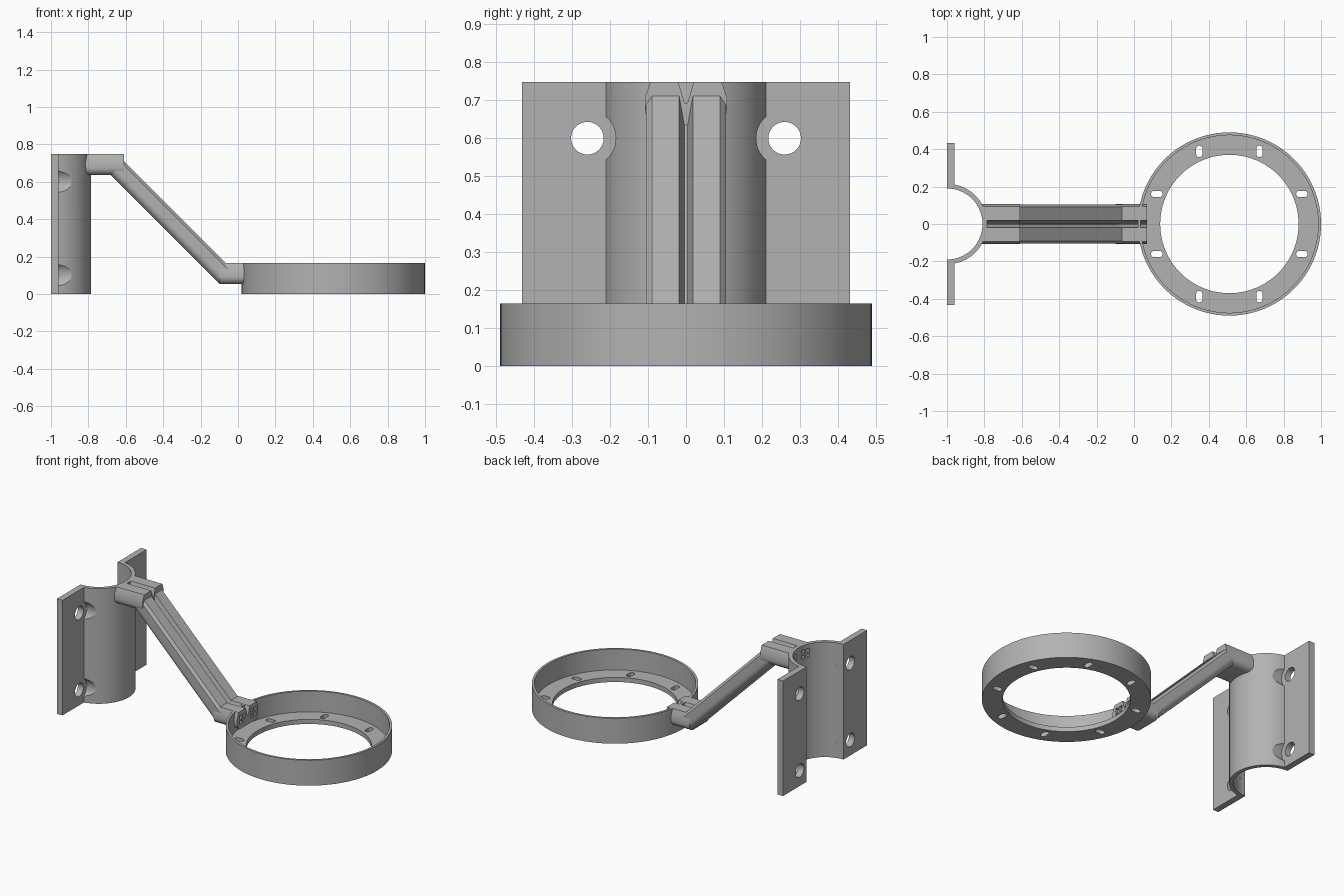
import bpy, bmesh
from math import sin, cos, pi, sqrt
from mathutils import Matrix, Vector

cube = bpy.data.objects.get("Cube")
if cube:
    bpy.data.objects.remove(cube, do_unlink=True)

grey = bpy.data.materials.new("plain grey")
grey.use_nodes = True
grey.diffuse_color = (0.45, 0.45, 0.45, 1)
grey.node_tree.nodes["Principled BSDF"].inputs["Base Color"].default_value = grey.diffuse_color

HEIGHT = 0.748        # pole clamp height
RING_X = 0.51         # ring centre


def make(name, bm):
    bmesh.ops.recalc_face_normals(bm, faces=bm.faces)
    mesh = bpy.data.meshes.new(name)
    bm.to_mesh(mesh)
    bm.free()
    mesh.materials.append(grey)
    ob = bpy.data.objects.new(name, mesh)
    bpy.context.collection.objects.link(ob)
    return ob


def extrude(name, profile, origin, u, v, sweep):
    """Extrude a closed 2D profile, drawn on axes u and v, along sweep."""
    o, u, v = Vector(origin), Vector(u), Vector(v)
    bm = bmesh.new()
    face = bm.faces.new([bm.verts.new(o + u * a + v * b) for a, b in profile])
    out = bmesh.ops.extrude_face_region(bm, geom=[face])
    moved = [g for g in out["geom"] if isinstance(g, bmesh.types.BMVert)]
    bmesh.ops.translate(bm, verts=moved, vec=Vector(sweep))
    return make(name, bm)


def upright(name, profile, z0, z1):
    return extrude(name, profile, (0, 0, z0), (1, 0, 0), (0, 1, 0), (0, 0, z1 - z0))


def arc(cx, cy, r, a0, a1, n):
    return [(cx + r * cos(a0 + (a1 - a0) * i / n), cy + r * sin(a0 + (a1 - a0) * i / n))
            for i in range(n + 1)]


def circle(cx, cy, r, n=48):
    return arc(cx, cy, r, 0, 2 * pi, n)[:-1]


def cut(ob, cutters):
    """Subtract each cutter from the part."""
    bpy.context.view_layer.objects.active = ob
    for c in cutters:
        c.hide_render = True
        mod = ob.modifiers.new("cut", "BOOLEAN")
        mod.operation, mod.solver, mod.object = "DIFFERENCE", "EXACT", c
        bpy.ops.object.modifier_apply(modifier=mod.name)


def discard(cutters):
    for c in cutters:
        bpy.data.objects.remove(c, do_unlink=True)


def smooth(ob):
    bpy.ops.object.select_all(action="DESELECT")
    ob.select_set(True)
    bpy.context.view_layer.objects.active = ob
    bpy.ops.object.shade_smooth_by_angle(angle=0.5)


# Pole clamp: half tube with two side flanges
edge = sqrt(0.215 ** 2 - 0.04 ** 2)
sweep = 1.3845        # angle where the tube meets the flange face
clamp_profile = ([(-1, -0.432), (-0.96, -0.432)]
                 + arc(-1, 0, 0.215, -sweep, sweep, 40)
                 + [(-0.96, 0.432), (-1, 0.432)]
                 + arc(-1, 0, 0.19, pi / 2, -pi / 2, 40))
clamp = upright("pole_clamp", clamp_profile, 0, HEIGHT)

# Bolt holes and the head clearances beside the tube
tools = []
for side in (-1, 1):
    for z in (0.1, 0.6):
        for x, r in ((-1.1, 0.043), (-0.96, 0.075)):
            tools.append(extrude("bolt_cutter", circle(side * 0.26, z, r), (x, 0, 0),
                                 (0, 1, 0), (0, 0, 1), (0.3, 0, 0)))
cut(clamp, tools)
discard(tools)


# Twin channel section: chamfered top, central V groove, rounded underside
def section(w, h, chamfer, drop, groove):
    r = 0.04
    right = arc(w - r, r, r, -pi / 2, 0, 8) + [(w, h - drop), (w - chamfer, h), (groove, h)]
    left = [(-a, b) for a, b in reversed(right)]
    return right + [(0.004, h - 0.055), (-0.004, h - 0.055)] + left


def collar(name, x0, x1, z):
    return extrude(name, section(0.108, 0.113, 0.014, 0.04, 0.02), (x0, 0, z),
                   (0, 1, 0), (0, 0, 1), (x1 - x0, 0, 0))


upper = collar("upper_arm_collar", -0.84, -0.61, 0.635)
lower = collar("lower_arm_collar", -0.10, 0.07, 0.052)

# Sloping arm at 45 degrees
s = sqrt(0.5)
start = Vector((-0.665, 0, 0.6925)) - Vector((s, 0, s)) * 0.05
arm = extrude("sloping_arm", section(0.105, 0.102, 0.015, 0.016, 0.018), start,
              (0, 1, 0), (s, 0, s), (0.605, 0, -0.605))


# Wire cells in the collar ends
def cells(x0, x1, z):
    out = []
    q = 0.012
    square = [(-q, -q), (q, -q), (q, q), (-q, q)]
    for y in (-0.055, 0.055):
        for dy in (-0.017, 0.017):
            for dz in (-0.017, 0.017):
                out.append(extrude("cell_cutter", square, (x0, y + dy, z + dz),
                                   (0, 1, 0), (0, 0, 1), (x1 - x0, 0, 0)))
    return out


bore = upright("bore_cutter", circle(-1, 0, 0.19, 80), -0.1, 1)
tools = cells(-0.9, -0.74, 0.69)
cut(upper, [bore] + tools)
cut(clamp, tools)
discard([bore] + tools)
tools = cells(0.046, 0.1, 0.109)
cut(lower, tools)
discard(tools)

# Ring: lathed wall with an inner floor ledge
bm = bmesh.new()
ring_profile = [(0.37, 0), (0.49, 0), (0.49, 0.165), (0.475, 0.165), (0.475, 0.03), (0.37, 0.03)]
N = 96
loops = [[bm.verts.new((RING_X + r * cos(2 * pi * i / N), r * sin(2 * pi * i / N), z))
          for r, z in ring_profile] for i in range(N)]
for i in range(N):
    a, b = loops[i], loops[(i + 1) % N]
    for j in range(len(ring_profile)):
        k = (j + 1) % len(ring_profile)
        bm.faces.new((a[j], b[j], b[k], a[k]))
ring = make("ring", bm)

# Eight screw slots in the ring floor
slot = arc(0.014, 0, 0.017, -pi / 2, pi / 2, 10) + arc(-0.014, 0, 0.017, pi / 2, 1.5 * pi, 10)
tools = []
for i in range(8):
    angle = pi / 8 + i * pi / 4
    cx, cy = RING_X + 0.42 * cos(angle), 0.42 * sin(angle)
    flat = abs(cos(angle)) > 0.7
    points = [(cx + a, cy + b) if flat else (cx - b, cy + a) for a, b in slot]
    tools.append(upright("slot_cutter", points, -0.05, 0.08))
cut(ring, tools)
discard(tools)

for part in (clamp, upper, lower, arm, ring):
    smooth(part)
